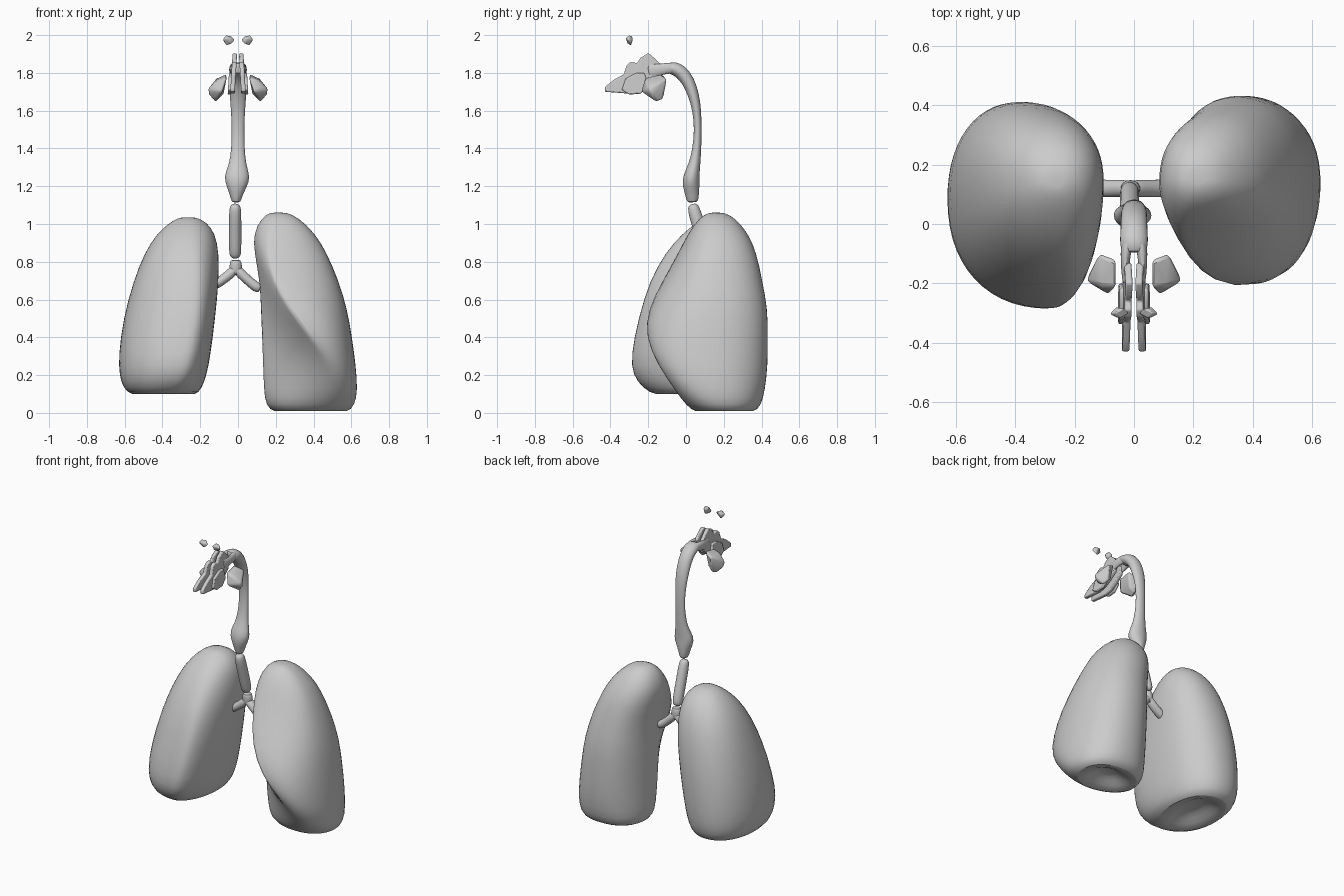
import bpy, bmesh
from math import cos, sin, pi
from mathutils import Vector


def finish(name, bm, subdiv=0, bevel=0.0):
    bmesh.ops.recalc_face_normals(bm, faces=bm.faces)
    me = bpy.data.meshes.new(name)
    bm.to_mesh(me)
    bm.free()
    ob = bpy.data.objects.new(name, me)
    bpy.context.collection.objects.link(ob)
    if bevel:
        m = ob.modifiers.new("bevel", "BEVEL")
        m.width, m.segments = bevel, 2
    if subdiv:
        m = ob.modifiers.new("smooth", "SUBSURF")
        m.levels = m.render_levels = subdiv
    bpy.ops.object.select_all(action='DESELECT')
    bpy.context.view_layer.objects.active = ob
    ob.select_set(True)
    bpy.ops.object.shade_smooth_by_angle(angle=0.9)
    return ob


def loft(name, rings, subdiv=1):
    """Skin a stack of closed rings and cap both ends with fans."""
    bm = bmesh.new()
    rows = [[bm.verts.new(p) for p in r] for r in rings]
    n = len(rows[0])
    for a, b in zip(rows, rows[1:]):
        for i in range(n):
            j = (i + 1) % n
            bm.faces.new((a[i], a[j], b[j], b[i]))
    for r in (rows[0], rows[-1]):
        c = bm.verts.new(sum((v.co for v in r), Vector()) / n)
        for i in range(n):
            bm.faces.new((r[i], r[(i + 1) % n], c))
    return finish(name, bm, subdiv)


def tube(name, path, side, n=12):
    """Oval tube; path rows are x, y, z, radius along side, other radius."""
    pts = [Vector(p[:3]) for p in path]
    side = Vector(side)
    rings = []
    for i, p in enumerate(path):
        t = (pts[min(i + 1, len(pts) - 1)] - pts[max(i - 1, 0)]).normalized()
        s = (side - t * side.dot(t)).normalized()
        u = t.cross(s)
        rings.append([pts[i] + s * p[3] * cos(2 * pi * k / n) + u * p[4] * sin(2 * pi * k / n)
                      for k in range(n)])
    return loft(name, rings)


def lung(name, levels, sx, n=28):
    """Levels: z, medial x, lateral x, centre y, front y, back y, front-edge x, front-medial fullness."""
    rings = []
    for z, xm, xl, yc, yf, yb, xf, p in levels:
        ring = []
        for k in range(n):
            c, s = cos(2 * pi * k / n), sin(2 * pi * k / n)
            xe = xm if c < 0 else xl
            x0 = xf if s < 0 else (xm + xl) / 2
            e = 2 / (p if (c < 0 and s < 0) else 2.2)
            x = x0 + (xe - x0) * abs(c) ** e
            y = yc + ((yf if s < 0 else yb) - yc) * abs(s) ** e
            ring.append((sx * x, y, z))
        rings.append(ring)
    return loft(name, rings)


def hull(name, pts, sx, bevel):
    bm = bmesh.new()
    for x, y, z in pts:
        bm.verts.new((sx * x, y, z))
    bmesh.ops.convex_hull(bm, input=bm.verts)
    return finish(name, bm, bevel=bevel)


# Lung with the heart notch (front edge sweeps outwards)
lung("left_lung", [
    (1.06, .17, .26, .15, .12, .20, .21, 2), (1.035, .125, .32, .15, .07, .26, .2, 2),
    (.95, .08, .41, .15, .01, .33, .18, 2), (.85, .085, .47, .14, -.04, .375, .16, 1.8),
    (.70, .115, .535, .13, -.125, .405, .19, 1.4), (.55, .12, .58, .12, -.205, .435, .27, 1.1),
    (.40, .125, .605, .12, -.22, .435, .39, 1.05), (.25, .13, .625, .12, -.15, .435, .50, 1.2),
    (.12, .135, .635, .14, -.06, .42, .50, 1.6), (.04, .145, .62, .17, 0, .40, .42, 2),
    (.0, .19, .58, .2, .05, .36, .40, 2), (.02, .25, .52, .2, .1, .3, .39, 2),
    (.06, .32, .45, .2, .16, .25, .39, 2)], 1)

# Fuller lung
lung("right_lung", [
    (1.035, .22, .31, .15, .11, .19, .26, 2), (1.01, .165, .36, .15, .06, .25, .26, 2),
    (.95, .12, .43, .15, -.02, .31, .25, 2), (.85, .10, .495, .15, -.11, .36, .24, 2),
    (.70, .10, .555, .14, -.195, .395, .23, 2.2), (.50, .12, .61, .11, -.255, .415, .24, 2.3),
    (.30, .145, .635, .08, -.295, .415, .28, 2.2), (.20, .165, .63, .08, -.285, .405, .3, 2),
    (.13, .19, .61, .08, -.23, .385, .34, 2), (.09, .225, .56, .09, -.16, .34, .37, 2),
    (.11, .28, .51, .1, -.09, .28, .39, 2), (.15, .34, .45, .1, 0, .2, .39, 2)], -1)

# Windpipe with rounded ends
tube("windpipe", [(-.015, .034, 1.105, .015, .015), (-.015, .037, 1.095, .03, .03),
                  (-.015, .046, 1.06, .034, .036), (-.015, .08, .95, .034, .036),
                  (-.015, .108, .855, .034, .036), (-.015, .115, .83, .03, .03),
                  (-.015, .118, .82, .015, .015)], (1, 0, 0))

# Forked airway into both lungs
tube("bronchi_stem", [(-.012, .118, .81, .028, .028), (-.012, .119, .79, .033, .03),
                      (-.012, .12, .76, .036, .03), (-.012, .12, .73, .025, .022)], (1, 0, 0))
for name, sx, dz in (("right_bronchus", -1, 0), ("left_bronchus", 1, -.015)):
    tube(name, [(sx * .0 - .012, .12, .765, .028, .026), (sx * .03 - .012, .12, .735, .03, .028),
                (sx * .075 - .012, .12, .70 + dz / 2, .03, .026),
                (sx * .11 - .012, .12, .68 + dz, .032, .029),
                (sx * .13 - .012, .12, .672 + dz, .026, .024)], (0, 1, 0))

# Voice box and throat, curving forward at the top
tube("throat", [(-.01, .035, 1.115, .025, .032), (-.01, .033, 1.15, .034, .036),
                (-.007, .027, 1.2, .056, .047), (-.005, .026, 1.25, .074, .046),
                (-.002, .045, 1.31, .047, .032), (0, .058, 1.4, .036, .024),
                (0, .064, 1.5, .034, .02), (0, .058, 1.6, .038, .024),
                (0, .042, 1.68, .046, .03), (0, .012, 1.76, .046, .036),
                (0, -.03, 1.81, .048, .04), (0, -.07, 1.827, .05, .036),
                (0, -.095, 1.825, .042, .03)], (1, 0, 0))

# Paired nasal passages, folded plates and sinuses
profile = [(-.13, 1.84), (-.17, 1.88), (-.2, 1.905), (-.24, 1.88), (-.26, 1.85), (-.29, 1.86),
           (-.315, 1.84), (-.33, 1.79), (-.38, 1.765), (-.43, 1.725), (-.43, 1.7), (-.3, 1.69),
           (-.25, 1.7), (-.2, 1.73), (-.15, 1.77)]
fold = [(-.22, 1.80), (-.26, 1.80), (-.32, 1.77), (-.34, 1.71), (-.3, 1.685), (-.24, 1.69), (-.2, 1.73)]


def plate(name, outline, x, half, sx):
    bm = bmesh.new()
    lay = [[bm.verts.new((sx * (x + d - .06 * (z - 1.78)), y, z)) for y, z in outline]
           for d in (-half, half)]
    n = len(outline)
    for r in lay:
        bm.faces.new(r)
    for i in range(n):
        j = (i + 1) % n
        bm.faces.new((lay[0][i], lay[0][j], lay[1][j], lay[1][i]))
    return finish(name, bm, bevel=.006)


for tag, sx in (("left", 1), ("right", -1)):
    tube(tag + "_nasal_duct", [(sx * .02, -.05, 1.825, .02, .03), (sx * .029, -.1, 1.825, .019, .03),
                               (sx * .03, -.15, 1.815, .014, .034), (sx * .028, -.2, 1.81, .012, .04)],
         (1, 0, 0), 10)
    plate(tag + "_nasal_passage", profile, .024, .012, sx)
    plate(tag + "_nasal_fold", fold, .04, .009, sx)
    hull(tag + "_cheek_sinus", [(.06, -.12, 1.795), (.06, -.215, 1.775), (.115, -.1, 1.77),
                                (.16, -.195, 1.715), (.158, -.18, 1.685), (.12, -.16, 1.645),
                                (.085, -.24, 1.70), (.075, -.13, 1.69), (.11, -.12, 1.66),
                                (.11, -.21, 1.76)], sx, .012)
    hull(tag + "_brow_sinus", [(.014, -.3, 1.975), (.035, -.285, 1.995), (.065, -.3, 2.0),
                               (.083, -.305, 1.975), (.06, -.29, 1.943), (.035, -.31, 1.955),
                               (.05, -.32, 1.985), (.06, -.28, 1.975)], sx, .005)
